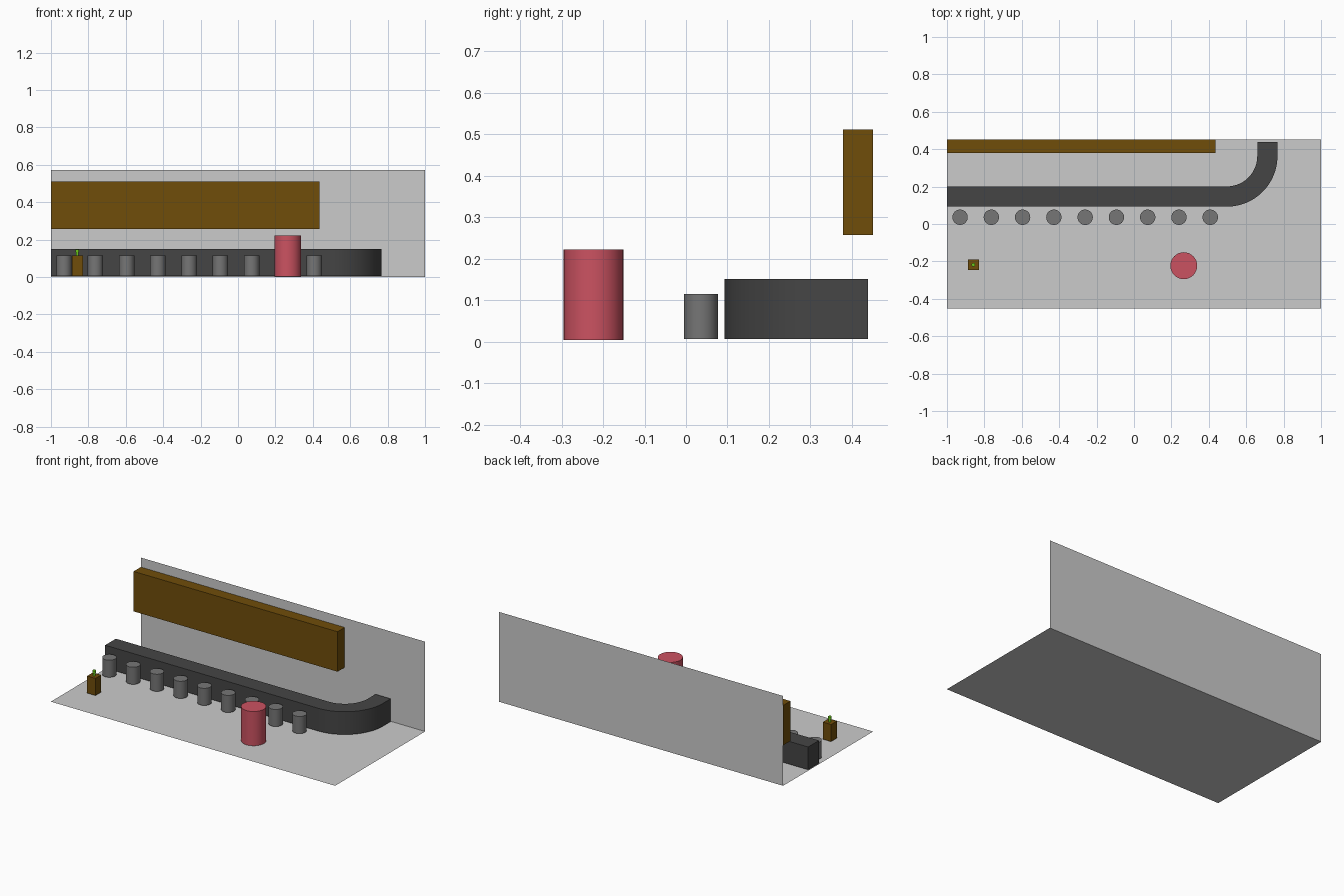
import bpy, bmesh
from math import sin, cos, pi

if "Cube" in bpy.data.objects:
    bpy.data.objects.remove(bpy.data.objects["Cube"])


def material(name, rgb):
    m = bpy.data.materials.new(name)
    m.diffuse_color = (*rgb, 1)
    m.use_nodes = True
    m.node_tree.nodes["Principled BSDF"].inputs["Base Color"].default_value = m.diffuse_color
    return m


BROWN = material("brown", (0.16, 0.075, 0.003))
DARK = material("dark_grey", (0.06, 0.06, 0.06))
MID = material("mid_grey", (0.18, 0.18, 0.18))
RED = material("red", (0.6, 0.085, 0.12))
GREEN = material("green", (0.15, 0.6, 0.01))
BASE = 0.006  # small gap above the floor


def finish(bm, name, mat=None, smooth=False):
    bmesh.ops.recalc_face_normals(bm, faces=bm.faces)
    me = bpy.data.meshes.new(name)
    bm.to_mesh(me)
    bm.free()
    ob = bpy.data.objects.new(name, me)
    bpy.context.collection.objects.link(ob)
    if mat:
        me.materials.append(mat)
    if smooth:
        bpy.ops.object.select_all(action='DESELECT')
        ob.select_set(True)
        bpy.context.view_layer.objects.active = ob
        bpy.ops.object.shade_smooth_by_angle()
    return ob


def sheet(name, corners):
    bm = bmesh.new()
    bm.faces.new([bm.verts.new(c) for c in corners])
    return finish(bm, name)


def box(name, lo, hi, mat):
    bm = bmesh.new()
    bmesh.ops.create_cube(bm, size=1)
    for v in bm.verts:
        v.co = [(a + b) / 2 + c * (b - a) for a, b, c in zip(lo, hi, v.co)]
    return finish(bm, name, mat)


def cylinder(name, x, y, r, z0, z1, mat, sides=32):
    bm = bmesh.new()
    bmesh.ops.create_cone(bm, cap_ends=True, segments=sides,
                          radius1=r, radius2=r, depth=z1 - z0)
    bmesh.ops.translate(bm, verts=bm.verts, vec=(x, y, (z0 + z1) / 2))
    return finish(bm, name, mat, smooth=True)


# floor and back wall
Y = 0.452
sheet("floor", [(-1, -Y, 0), (1, -Y, 0), (1, Y, 0), (-1, Y, 0)])
sheet("back_wall", [(-1, Y, 0), (1, Y, 0), (1, Y, 0.571), (-1, Y, 0.571)])

# wall cabinet
box("wall_cabinet", (-1, 0.379, 0.257), (0.435, 0.451, 0.511), BROWN)

# counter: straight run, quarter bend, short return
cx, cy, r_out, r_in, steps = 0.497, 0.363, 0.27, 0.162, 24
pairs = [((-1, cy - r_out), (-1, cy - r_in))]
for i in range(steps + 1):
    a = -pi / 2 + i / steps * pi / 2
    pairs.append(tuple((cx + r * cos(a), cy + r * sin(a)) for r in (r_out, r_in)))
pairs.append(((cx + r_out, 0.439), (cx + r_in, 0.439)))
bm = bmesh.new()
rows = [[bm.verts.new((*p, BASE)) for p in pair] for pair in pairs]
faces = [bm.faces.new((a[0], b[0], b[1], a[1])) for a, b in zip(rows, rows[1:])]
ext = bmesh.ops.extrude_face_region(bm, geom=faces, use_keep_orig=True)
for v in ext["geom"]:
    if isinstance(v, bmesh.types.BMVert):
        v.co.z = 0.151
finish(bm, "counter", DARK, smooth=True)

# row of stools
for i in range(9):
    cylinder(f"stool_{i + 1}", -0.93 + i * 0.1672, 0.036, 0.041, BASE, 0.115, MID)

# standing round table
cylinder("round_table", 0.266, -0.223, 0.072, 0.004, 0.222, RED)

# planter with small plant
px, py, h = -0.859, -0.218, 0.029
box("planter", (px - h, py - h, BASE), (px + h, py + h, 0.115), BROWN)
cylinder("plant_stem", px, py, 0.007, 0.115, 0.135, GREEN, 16)
cylinder("plant_top", px, py, 0.010, 0.133, 0.148, GREEN, 16)
